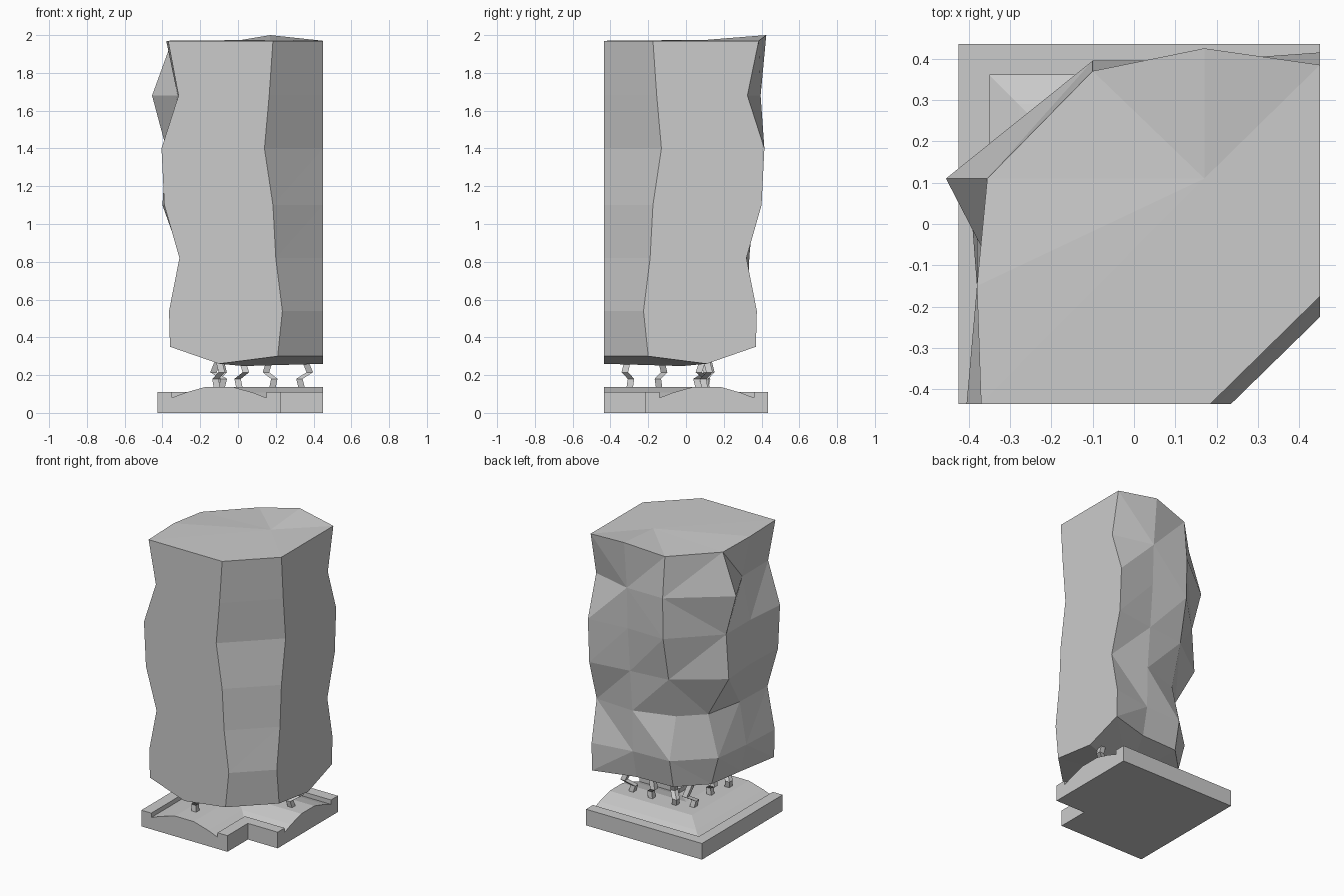
import bpy, bmesh
from mathutils import Vector

if "Cube" in bpy.data.objects:
    bpy.data.objects.remove(bpy.data.objects["Cube"])

# The tile follows an L-shaped path with its corner at (CX, CY)
CX, CY, FRONT, RIGHT = -0.1, 0.11, -0.435, 0.45


def finish(bm, name):
    bmesh.ops.recalc_face_normals(bm, faces=bm.faces)
    me = bpy.data.meshes.new(name)
    bm.to_mesh(me)
    bm.free()
    ob = bpy.data.objects.new(name, me)
    bpy.context.collection.objects.link(ob)
    return ob


def bridge(bm, a, b):
    n = len(a)
    for i in range(n):
        j = (i + 1) % n
        bm.faces.new((a[i], a[j], b[j], b[i]))


# Planter base: rimmed profile with a soil mound, swept round the mitred corner
half = [(0.325, 0.0), (0.325, 0.11), (0.25, 0.11), (0.25, 0.08), (0.18, 0.107), (0.07, 0.138)]
profile = half + [(-d, z) for d, z in reversed(half)]
bm = bmesh.new()
loops = [[bm.verts.new(f(d) + (z,)) for d, z in profile] for f in (
    lambda d: (CX - d, FRONT),
    lambda d: (CX - d, CY + d),
    lambda d: (RIGHT, CY + d))]
bridge(bm, loops[0], loops[1])
bridge(bm, loops[1], loops[2])
bm.faces.new(loops[0])
bm.faces.new(loops[2])
finish(bm, "planter_base")

# Hedge: rings of (height, end, left, left corner, back corner, back, inner) offsets
levels = [
    (0.35, 0.26, 0.21, 0.17, 0.17, 0.18, 0.31),
    (0.54, 0.265, 0.25, 0.22, 0.21, 0.22, 0.335),
    (0.82, 0.21, 0.20, 0.145, 0.14, 0.225, 0.30),
    (1.10, 0.29, 0.28, 0.30, 0.22, 0.25, 0.285),
    (1.40, 0.305, 0.28, 0.28, 0.28, 0.275, 0.24),
    (1.68, 0.215, 0.22, 0.355, 0.285, 0.285, 0.265),
    (1.97, 0.27, 0.28, 0.255, 0.26, 0.315, 0.285),
]
bm = bmesh.new()
rings = []
for k, (z, end, left, lc, bc, back, inner) in enumerate(levels):
    pts = [(CX - end, FRONT), (CX - left, -0.15), (CX - lc, CY), (CX, CY + bc),
           (0.17, CY + back), (RIGHT, CY + end if k < 6 else 0.385),
           (RIGHT, CY), (RIGHT, CY - inner), (CX + inner, FRONT), (CX, FRONT)]
    zs = [z] * 10
    if k == 0:      # rounded underside
        zs[6] = zs[9] = 0.26
        zs[7] = zs[8] = 0.30
    if k == 6:      # uneven crown
        zs[2] = zs[3] = 1.955
        zs[4] = 2.0
    rings.append([bm.verts.new((x, y, h)) for (x, y), h in zip(pts, zs)])
for a, b in zip(rings, rings[1:]):
    bridge(bm, a, b)
for ring, centre in ((rings[0], (0.03, -0.02, 0.248)), (rings[-1], (0.17, 0.11, 1.975))):
    c = bm.verts.new(centre)
    for i in range(10):
        bm.faces.new((ring[i], ring[(i + 1) % 10], c))
bmesh.ops.triangulate(bm, faces=[f for f in bm.faces if len(f.verts) == 4])
finish(bm, "hedge")


# Crooked square stems between soil and hedge
def stem(i, x, y, bend_x, bend_y):
    bm = bmesh.new()
    prev = None
    for t, z in ((0.0, 0.12), (-0.3, 0.18), (0.8, 0.215), (0.1, 0.30)):
        cx, cy, r = x + bend_x * t, y + bend_y * t, 0.017
        ring = [bm.verts.new((cx + r * sx, cy + r * sy, z))
                for sx, sy in ((-1, -1), (1, -1), (1, 1), (-1, 1))]
        if prev:
            bridge(bm, prev, ring)
        else:
            bm.faces.new(ring)
        prev = ring
    bm.faces.new(prev)
    finish(bm, f"stem_{i}")


for i, args in enumerate([
        (-0.11, -0.30, 0.03, -0.03), (-0.09, -0.14, -0.05, 0.03), (-0.10, 0.07, 0.03, 0.05),
        (0.01, 0.10, 0.04, -0.04), (0.18, 0.11, -0.04, 0.03), (0.34, 0.10, 0.05, 0.03)]):
    stem(i + 1, *args)
